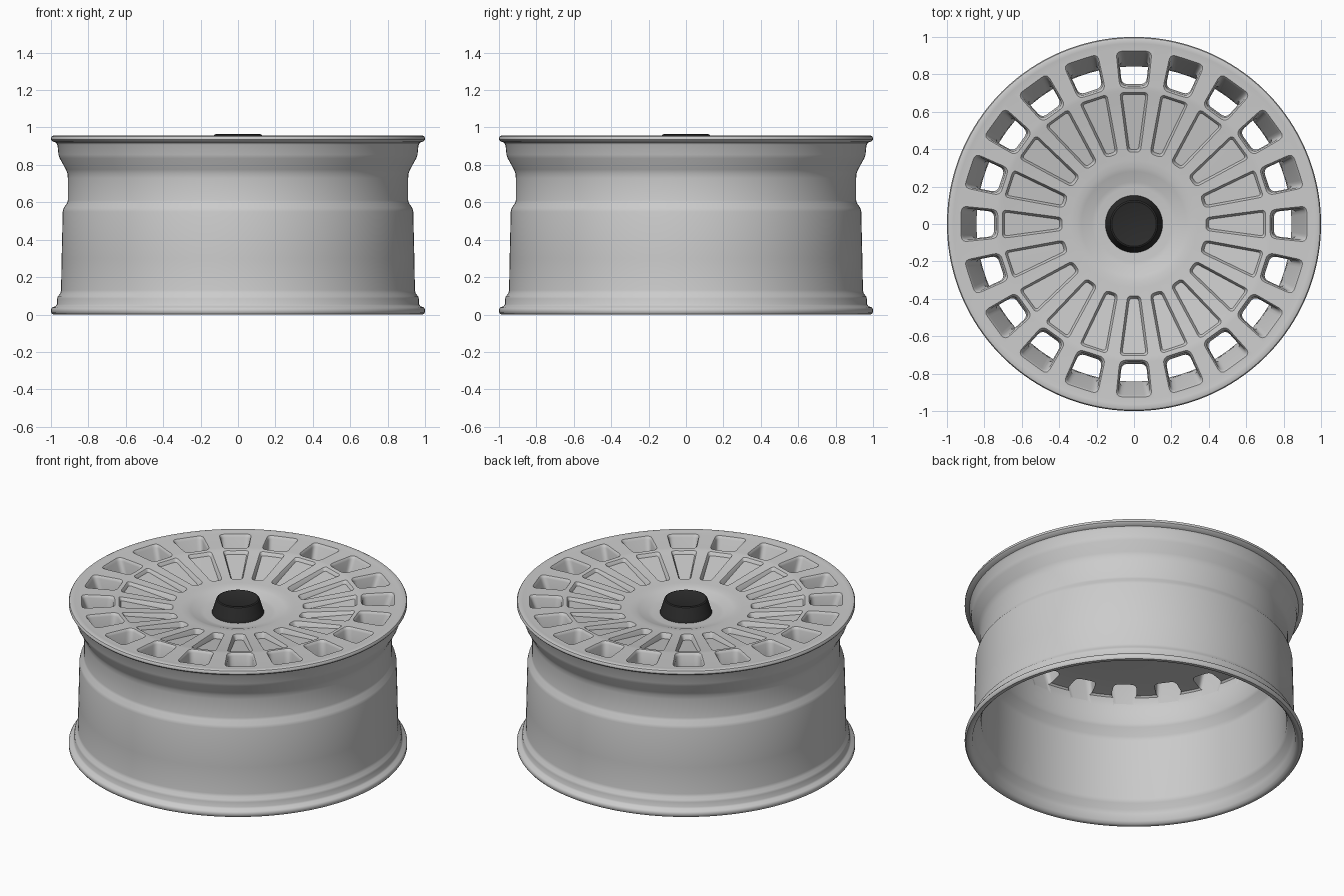
import bpy, bmesh, math
from mathutils import Matrix, Vector

if "Cube" in bpy.data.objects:
    bpy.data.objects.remove(bpy.data.objects["Cube"])

N_SPOKES = 20
SEG = 160


def new_object(name, bm):
    bmesh.ops.recalc_face_normals(bm, faces=bm.faces)
    me = bpy.data.meshes.new(name)
    bm.to_mesh(me)
    bm.free()
    ob = bpy.data.objects.new(name, me)
    bpy.context.collection.objects.link(ob)
    return ob


def lathe(name, profile, seg):
    """Revolve an (r, z) profile that starts and ends on the axis."""
    bm = bmesh.new()
    verts = [bm.verts.new((r, 0, z)) for r, z in profile]
    edges = [bm.edges.new(p) for p in zip(verts, verts[1:])]
    bmesh.ops.spin(bm, geom=verts + edges, cent=(0, 0, 0), axis=(0, 0, 1),
                   angle=2 * math.pi, steps=seg, use_duplicate=False)
    bmesh.ops.remove_doubles(bm, verts=bm.verts, dist=1e-5)
    return new_object(name, bm)


# Dished face, from the hub recess out to the flange lip
FACE = [(0, .873), (.20, .873), (.225, .877), (.28, .897), (.305, .904), (.34, .907),
        (.40, .911), (.69, .944), (.715, .949), (.74, .951), (.94, .952),
        (.965, .955), (.985, .957)]


def face_z(r):
    for (r0, z0), (r1, z1) in zip(FACE, FACE[1:]):
        if r <= r1:
            return z0 + (z1 - z0) * (r - r0) / (r1 - r0)
    return FACE[-1][1]


def rounded_outline(r0, r1, w0, w1, c):
    """Trapezoid along +x with rounded corners."""
    corners = [Vector(p) for p in ((r0, -w0), (r1, -w1), (r1, w1), (r0, w0))]
    pts = []
    for i, p in enumerate(corners):
        a = p + (corners[i - 1] - p).normalized() * c
        b = p + (corners[(i + 1) % 4] - p).normalized() * c
        for k in range(6):
            t = k / 5
            pts.append(a * (1 - t) ** 2 + p * 2 * t * (1 - t) + b * t * t)
    return pts


def cutters(name, levels):
    """Lofted cutter repeated round the axis; level = r0, r1, w0, w1, corner, depth in, depth out."""
    bm = bmesh.new()
    for i in range(N_SPOKES):
        rot = Matrix.Rotation(2 * math.pi * i / N_SPOKES, 3, 'Z')
        rings = []
        for r0, r1, w0, w1, c, d0, d1 in levels:
            ring = []
            for p in rounded_outline(r0, r1, w0, w1, c):
                t = (p.x - r0) / (r1 - r0)
                z = face_z(p.x) + d0 + (d1 - d0) * t
                ring.append(bm.verts.new(rot @ Vector((p.x, p.y, z))))
            rings.append(ring)
        for a, b in zip(rings, rings[1:]):
            for k in range(len(a)):
                j = (k + 1) % len(a)
                bm.faces.new((a[k], a[j], b[j], b[k]))
        for ring in (rings[0], rings[-1]):
            bmesh.ops.triangulate(bm, faces=[bm.faces.new(ring)])
    ob = new_object(name, bm)
    ob.hide_render = True
    return ob


def smooth(ob, angle):
    bpy.ops.object.select_all(action='DESELECT')
    ob.select_set(True)
    bpy.context.view_layer.objects.active = ob
    bpy.ops.object.shade_smooth_by_angle(angle=math.radians(angle))


# Wheel body: face, outer barrel, inner barrel, underside of the face
outer = [(.995, .953), (1.0, .945), (1.0, .935), (.992, .926), (.972, .918), (.965, .905),
         (.96, .855), (.953, .835), (.92, .775), (.912, .755), (.91, .73), (.91, .61),
         (.914, .595), (.932, .57), (.937, .55), (.943, .30), (.946, .13), (.95, .112),
         (.963, .098), (.967, .085), (.968, .055), (.975, .045), (.993, .038),
         (1.0, .028), (1.0, .012), (.993, .002), (.98, 0)]
inner = [(.968, .004), (.955, .018), (.943, .06), (.937, .085), (.91, .115), (.902, .14),
         (.893, .53), (.886, .555), (.853, .60), (.845, .62), (.842, .73), (.848, .765),
         (.865, .805), (.855, .815), (.74, .83), (.40, .80), (.30, .795), (0, .795)]
wheel = lathe("wheel_body", FACE + outer + inner, SEG)

# Through windows near the edge
windows = cutters("window_cutter", [
    (.718, .934, .085, .105, .035, .02, .02),
    (.727, .925, .077, .097, .035, .001, .001),
    (.732, .920, .072, .092, .035, -.006, -.006),
    (.738, .914, .068, .088, .035, -.018, -.018),
    (.755, .846, .062, .074, .030, -.20, -.20)])
# Shallow tapered pockets between the spokes
pockets = cutters("pocket_cutter", [
    (.375, .712, .040, .084, .028, .02, .02),
    (.383, .704, .035, .077, .025, .001, .001),
    (.388, .699, .031, .073, .022, -.006, -.004),
    (.398, .692, .024, .064, .016, -.034, -.018)])

for cutter in (windows, pockets):
    mod = wheel.modifiers.new("cut", 'BOOLEAN')
    mod.operation = 'DIFFERENCE'
    mod.solver = 'EXACT'
    mod.object = cutter
    bpy.context.view_layer.objects.active = wheel
    bpy.ops.object.modifier_apply(modifier=mod.name)
    bpy.data.objects.remove(cutter)
smooth(wheel, 35)

# Dark centre cap
cap = lathe("centre_cap", [(0, .85), (.153, .85), (.153, .88), (.148, .892), (.131, .952),
                           (.127, .961), (.119, .965), (.112, .962), (0, .962)], 64)
smooth(cap, 35)
dark = bpy.data.materials.new("dark_plastic")
dark.diffuse_color = (.025, .025, .025, 1)
dark.use_nodes = True
dark.node_tree.nodes["Principled BSDF"].inputs["Base Color"].default_value = dark.diffuse_color
cap.data.materials.append(dark)
